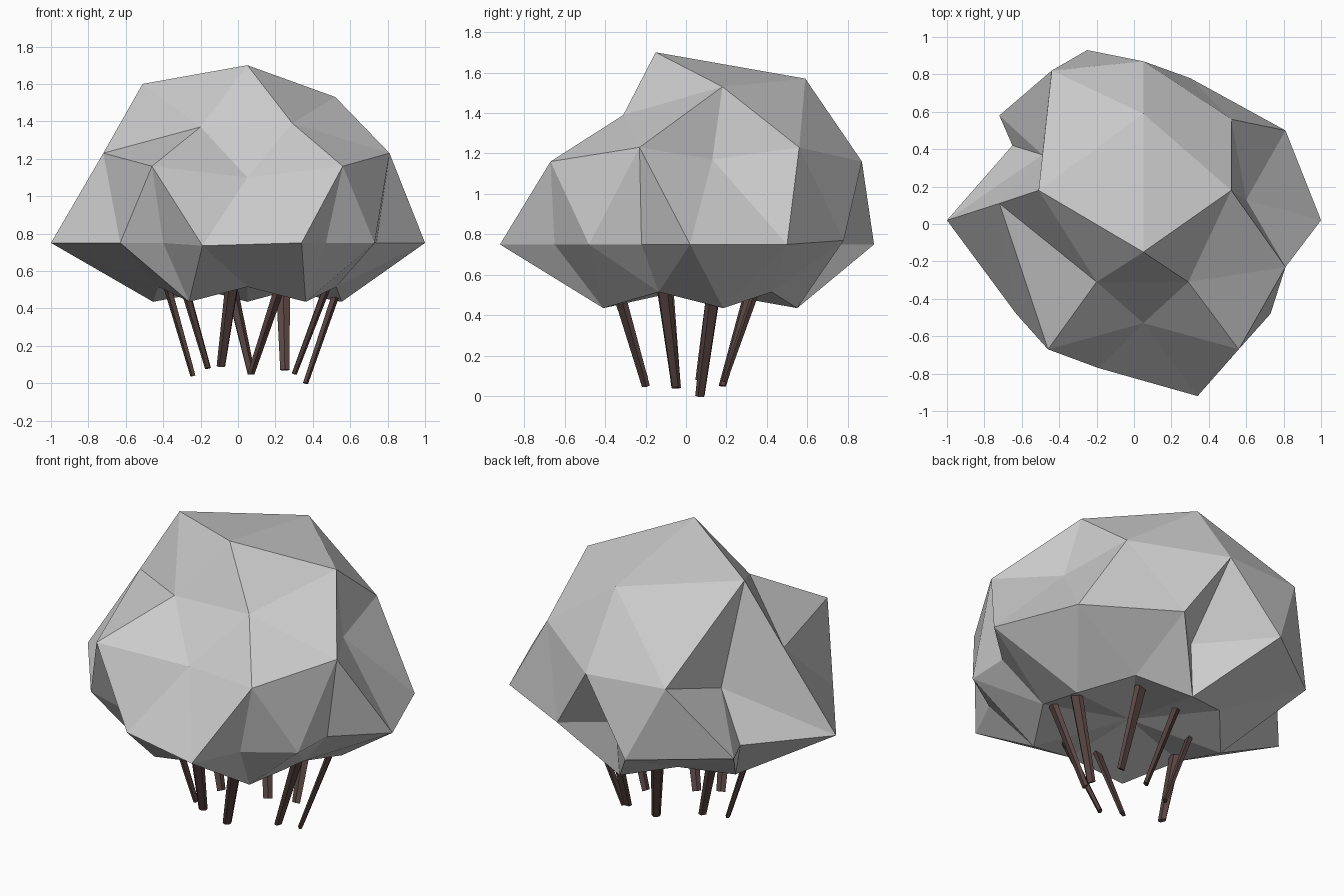
import bpy, bmesh, math
from mathutils import Vector

if "Cube" in bpy.data.objects:
    bpy.data.objects.remove(bpy.data.objects["Cube"])

CX, CY = 0.05, 0.02

# Faceted canopy: a lumpy icosphere dome in five sectors, 72 degrees apart.
# Each sector: upper knot, ridge midpoint, shoulder, rim start, rim notch, rim end
SECTORS = [
    [(.29, -.31, 1.39), (.81, -.23, 1.23), (.56, -.67, 1.16),
     (.34, -.92, .75), (.47, -.65, .75), (.73, -.48, .75)],
    [(.52, .18, 1.53), (.52, .56, 1.23), (.60, .13, 1.17),
     (1.0, .02, .75), (.905, .26, .75), (.81, .50, .75)],
    [(.05, .59, 1.57), (-.44, .82, 1.18), (.05, .87, 1.16),
     (.30, .78, .77), (.07, .56, .75), (-.25, .93, .75)],
    [(-.51, .18, 1.60), (-.72, .11, 1.23), (-.49, .37, 1.03),
     (-.72, .58, .75), (-.65, .42, .75), (-1.0, .02, .75)],
    [(-.20, -.31, 1.37), (.05, -.53, 1.10), (-.46, -.67, 1.16),
     (-.63, -.48, .75), (-.40, -.55, .75), (-.19, -.77, .735)],
]
SIDE_NOTCH = Vector((.74, -.22, .75))  # extra dent between sectors 0 and 1


def polar(deg, radius, z):
    a = math.radians(deg)
    return (CX + radius * math.cos(a), CY + radius * math.sin(a), z)


def make_object(name, bm, material=None):
    bmesh.ops.recalc_face_normals(bm, faces=bm.faces)
    mesh = bpy.data.meshes.new(name)
    bm.to_mesh(mesh)
    bm.free()
    obj = bpy.data.objects.new(name, mesh)
    bpy.context.collection.objects.link(obj)
    if material:
        mesh.materials.append(material)
    return obj


def build_canopy():
    bm = bmesh.new()
    top = bm.verts.new((0.05, -0.15, 1.70))
    pole = bm.verts.new((CX, CY, 0.53))
    rings = []
    for k, pts in enumerate(SECTORS):
        angle = -54 + 72 * k
        under = [polar(angle, 0.53, 0.435), polar(angle + 36, 0.50, 0.515)]
        rings.append([bm.verts.new(p) for p in pts + under])
    for k in range(5):
        up, mid, sh, a, notch, b, low, arch = rings[k]
        up2, _, sh2, a2, _, _, low2, _ = rings[(k + 1) % 5]
        # rim point below the ridge midpoint
        dent = bm.verts.new(SIDE_NOTCH if k == 0 else (b.co + a2.co) / 2)
        for tri in (
            # crown and sides
            (top, up, up2), (up, mid, up2), (up, sh, mid), (sh, b, mid),
            (mid, b, dent), (mid, dent, a2), (mid, a2, sh2), (mid, sh2, up2),
            (sh, a, notch), (sh, notch, b),
            # underside
            (a, low, notch), (notch, low, b), (b, low, arch),
            (b, arch, dent), (dent, arch, a2), (a2, arch, low2),
            (low, pole, arch), (arch, pole, low2),
        ):
            bm.faces.new(tri)
    return make_object("canopy", bm)


def build_stem(name, foot, head, material):
    foot, head = Vector(foot), Vector(head)
    axis = head - foot
    bm = bmesh.new()
    bmesh.ops.create_cone(bm, cap_ends=True, segments=5, radius1=0.026,
                          radius2=0.040, depth=axis.length)
    rot = axis.to_track_quat('Z', 'Y').to_matrix()
    for v in bm.verts:
        v.co.y *= 0.5  # flattened blade, wide side facing outward
        v.co = rot @ v.co + (foot + head) / 2
    return make_object(name, bm, material)


build_canopy()

# Splayed stems: foot and head points
bark = bpy.data.materials.new("bark")
bark.diffuse_color = (0.10, 0.06, 0.055, 1)
bark.use_nodes = True
bark.node_tree.nodes["Principled BSDF"].inputs["Base Color"].default_value = bark.diffuse_color
STEMS = [
    ((.36, .07, .0), (.54, .14, .53)),
    ((.30, -.05, .05), (.48, -.11, .53)),
    ((.07, -.20, .05), (.23, -.34, .53)),
    ((-.09, -.20, .09), (-.03, -.35, .53)),
    ((-.24, -.05, .04), (-.38, -.10, .53)),
    ((-.16, .07, .08), (-.29, .14, .53)),
    ((.07, .18, .05), (-.04, .32, .53)),
    ((.25, .19, .07), (.24, .35, .53)),
]
for i, (foot, head) in enumerate(STEMS):
    build_stem(f"stem_{i + 1}", foot, head, bark)
